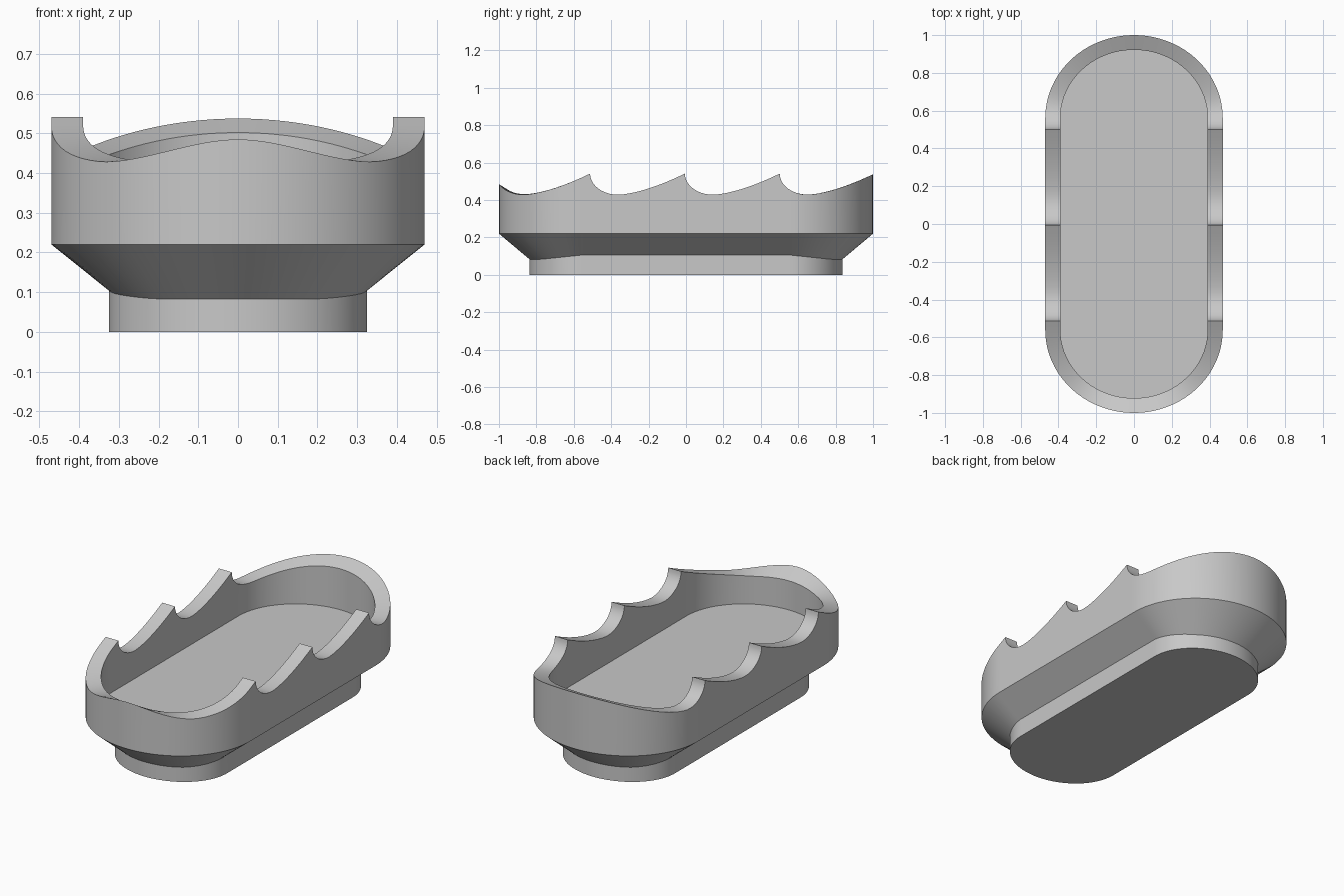
import bpy
import bmesh
import math

cube = bpy.data.objects.get("Cube")
if cube:
    bpy.data.objects.remove(cube, do_unlink=True)

STRAIGHT = 0.56              # half length of the straight sides
PERIOD, DIP = 0.507, 0.15    # scallop spacing, distance from peak to low point
FIRST_PEAK = -1.02
LOW, RISE = 0.428, 0.113

grey = bpy.data.materials.new("plain grey")
grey.use_nodes = True
colour = (0.58, 0.58, 0.58, 1)
grey.diffuse_color = colour
grey.node_tree.nodes["Principled BSDF"].inputs["Base Color"].default_value = colour


def scallop(y):
    """Rim height: a steep quarter-ellipse drop, then a long rise."""
    u = (y - FIRST_PEAK) % PERIOD
    if u < DIP:
        t = 1 - u / DIP
        return LOW + RISE * (1 - math.sqrt(max(0, 1 - t * t)))
    return LOW + RISE * ((u - DIP) / (PERIOD - DIP)) ** 1.55


def side_samples():
    """Positions along a straight side, denser beside each peak."""
    ys = [-STRAIGHT, STRAIGHT]
    for k in range(4):
        peak = FIRST_PEAK + k * PERIOD
        ys += [peak + 1e-6 + DIP * (1 - math.cos(math.pi / 2 * i / 10)) for i in range(11)]
        ys += [peak + DIP + (PERIOD - DIP) * i / 12 for i in range(1, 12)]
    return sorted(y for y in ys if abs(y) <= STRAIGHT)


SIDE = side_samples()


def outline(half_width, half_length, height):
    """Long rounded loop; height is a function of x, y and end amount."""
    end, steps = half_length - STRAIGHT, 48
    pts = [(half_width, y, 0) for y in SIDE]
    arc = [math.pi * i / steps for i in range(1, steps)]
    pts += [(half_width * math.cos(a), STRAIGHT + end * math.sin(a), math.sin(a)) for a in arc]
    pts += [(-half_width, y, 0) for y in reversed(SIDE)]
    pts += [(-half_width * math.cos(a), -STRAIGHT - end * math.sin(a), math.sin(a)) for a in arc]
    return [(x, y, height(x, y, s)) for x, y, s in pts]


def loft(name, loops, cap_end):
    bm = bmesh.new()
    rings = [[bm.verts.new(p) for p in loop] for loop in loops]
    n = len(rings[0])
    for low, high in zip(rings, rings[1:]):
        for i in range(n):
            j = (i + 1) % n
            bm.faces.new((low[i], low[j], high[j], high[i]))
    bm.faces.new(list(reversed(rings[0])))
    if cap_end:
        bm.faces.new(rings[-1])
    mesh = bpy.data.meshes.new(name)
    bm.to_mesh(mesh)
    bm.free()
    mesh.materials.append(grey)
    obj = bpy.data.objects.new(name, mesh)
    bpy.context.collection.objects.link(obj)
    bpy.ops.object.select_all(action="DESELECT")
    obj.select_set(True)
    bpy.context.view_layer.objects.active = obj
    bpy.ops.object.shade_smooth_by_angle(angle=math.radians(30))
    return obj


def level(z):
    return lambda x, y, s: z


def seam(x, y, s):
    return 0.105 - 0.022 * min(1, 1.3 * s)


def rim(x, y, s):
    return scallop(y)


# Foot under the tray
foot_top = outline(0.325, 0.837, seam)
loft("foot", [outline(0.325, 0.837, level(0)), foot_top], False)

# Hollow tray: sloped underside, outer wall, scalloped rim, inner wall, floor
loft("scalloped_tray", [
    foot_top,
    outline(0.47, 1.0, level(0.22)),
    outline(0.47, 1.0, rim),
    outline(0.39, 0.922, rim),
    outline(0.39, 0.922, level(0.27)),
], True)
